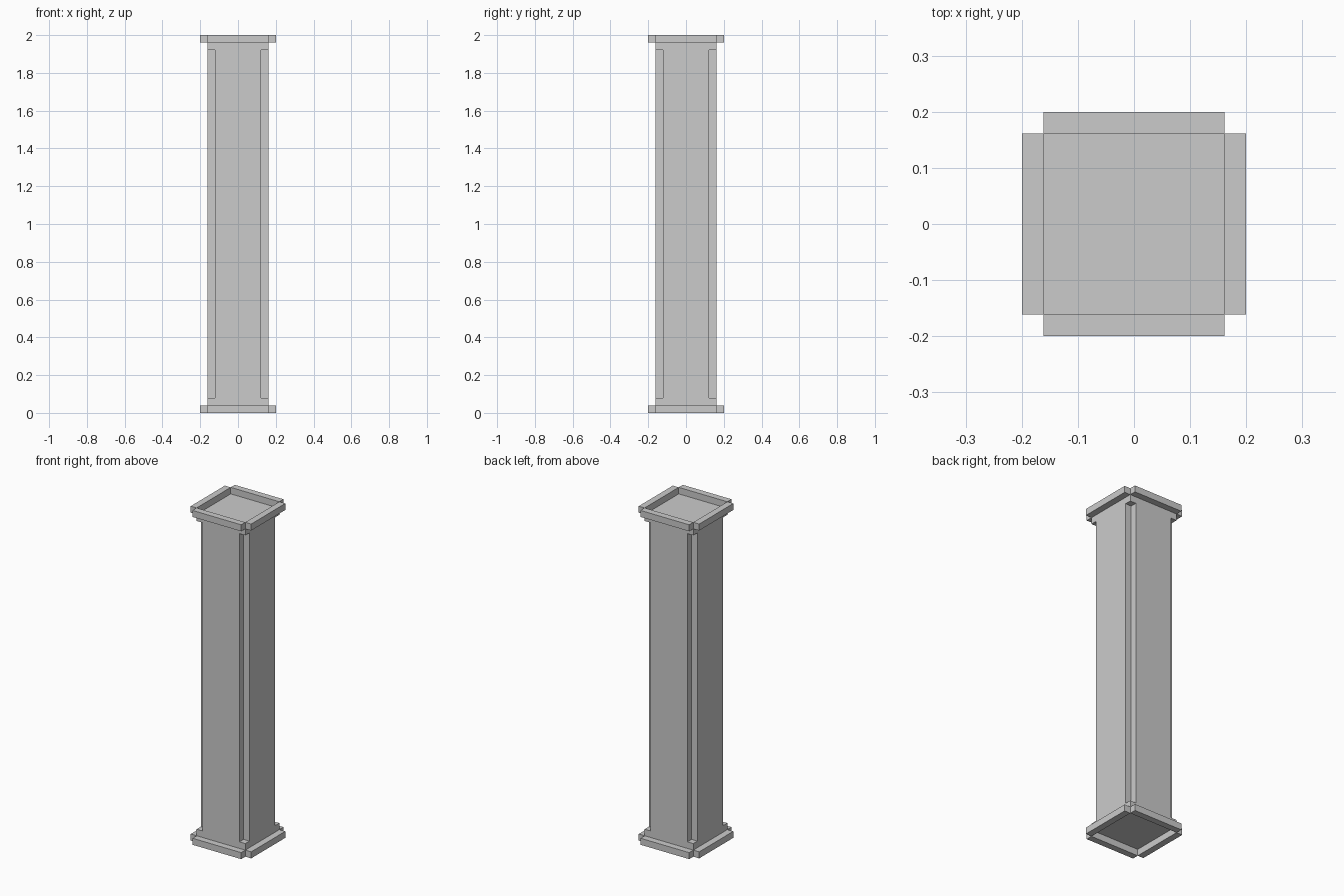
import bpy, bmesh

if "Cube" in bpy.data.objects:
    bpy.data.objects.remove(bpy.data.objects["Cube"])

T = 0.039          # thickness of rims and depth of corner grooves
R = 0.2            # outer half width at the rims
B = R - T          # half width of the shaft
H = 2.0


def prism(name, outline, z0, z1):
    """Extrude a closed xy outline from z0 to z1."""
    bm = bmesh.new()
    face = bm.faces.new([bm.verts.new((x, y, z0)) for x, y in outline])
    top = bmesh.ops.extrude_face_region(bm, geom=[face])["geom"]
    verts = [v for v in top if isinstance(v, bmesh.types.BMVert)]
    bmesh.ops.translate(bm, verts=verts, vec=(0, 0, z1 - z0))
    bmesh.ops.recalc_face_normals(bm, faces=bm.faces)
    mesh = bpy.data.meshes.new(name)
    bm.to_mesh(mesh)
    bm.free()
    obj = bpy.data.objects.new(name, mesh)
    bpy.context.collection.objects.link(obj)
    return obj


def rect(x0, x1, y0, y1):
    return [(x0, y0), (x1, y0), (x1, y1), (x0, y1)]


# Shaft with a square groove along each corner
g = B - T
corner = [(B, -g), (B, g), (g, g)]
outline = []
for k in range(4):
    for x, y in corner:
        for _ in range(k):
            x, y = -y, x
        outline.append((x, y))
prism("shaft", outline, 2 * T, H - 2 * T)

# Square collars closing the grooves at both ends
square = rect(-B, B, -B, B)
prism("bottom_collar", square, T, 2 * T)
prism("top_collar", square, H - 2 * T, H - T)

# Raised rims: four bars around a recessed floor at each end
bars = {
    "front": rect(-B, B, -R, -B),
    "back": rect(-B, B, B, R),
    "left": rect(-R, -B, -B, B),
    "right": rect(B, R, -B, B),
}
for end, z in (("bottom", 0), ("top", H - T)):
    for side, shape in bars.items():
        prism(f"{end}_rim_{side}", shape, z, z + T)
